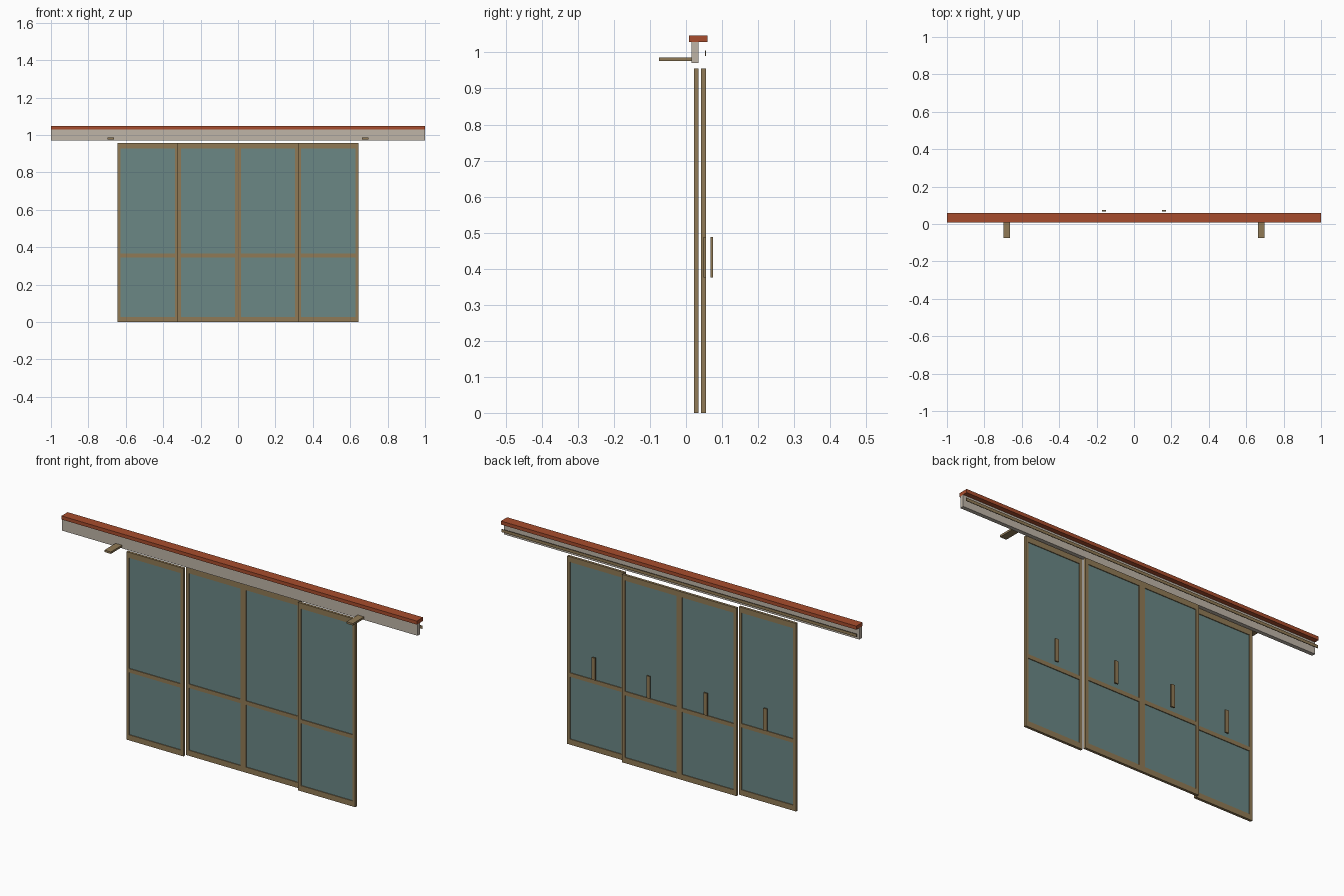
import bpy, bmesh

if "Cube" in bpy.data.objects:
    bpy.data.objects.remove(bpy.data.objects["Cube"])


def material(name, rgb):
    m = bpy.data.materials.new(name)
    m.diffuse_color = (*rgb, 1)
    m.use_nodes = True
    m.node_tree.nodes["Principled BSDF"].inputs["Base Color"].default_value = m.diffuse_color
    return m


WOOD = material("tan_wood", (0.28, 0.195, 0.092))
GLASS = material("teal_glass", (0.145, 0.245, 0.235))
RED = material("red_brown", (0.39, 0.073, 0.026))
GREY = material("warm_grey", (0.52, 0.46, 0.39))


def boxes(name, mat, *extents):
    """One object made of boxes given as (x0, x1, y0, y1, z0, z1)."""
    bm = bmesh.new()
    for x0, x1, y0, y1, z0, z1 in extents:
        verts = bmesh.ops.create_cube(bm, size=1)["verts"]
        for v in verts:
            v.co = (x1 if v.co.x > 0 else x0,
                    y1 if v.co.y > 0 else y0,
                    z1 if v.co.z > 0 else z0)
    mesh = bpy.data.meshes.new(name)
    bm.to_mesh(mesh)
    bm.free()
    mesh.materials.append(mat)
    obj = bpy.data.objects.new(name, mesh)
    bpy.context.collection.objects.link(obj)
    return obj


# Overhead track: capping strip, fascia beam and thin hanging rail
boxes("track_cap", RED, (-1, 1, 0.009, 0.059, 1.029, 1.047))
boxes("track_fascia", GREY, (-1, 1, 0.015, 0.035, 0.970, 1.034))
boxes("hanging_rail", WOOD, (-1, 1, 0.053, 0.056, 0.990, 1.005))

# Brackets projecting from the fascia
for side, cx in (("left", -0.681), ("right", 0.681)):
    boxes(side + "_bracket", WOOD,
          (cx - 0.018, cx + 0.018, -0.075, 0.015, 0.976, 0.986))

# Four sliding panels: outer pair in front, inner pair behind
W, H, STILE, RAIL = 0.322, 0.956, 0.016, 0.028
PANELS = (("outer_left", -2, 0.022), ("inner_left", -1, 0.042),
          ("inner_right", 0, 0.042), ("outer_right", 1, 0.022))
for name, column, y0 in PANELS:
    x0 = column * W
    x1, y1 = x0 + W, y0 + 0.013
    a, b = x0 + STILE, x1 - STILE
    boxes(name + "_frame", WOOD,
          (x0, a, y0, y1, 0, H), (b, x1, y0, y1, 0, H),
          (a, b, y0, y1, 0, RAIL), (a, b, y0, y1, H - RAIL, H),
          (a, b, y0, y1, 0.345, 0.365))
    # Recessed panes above and below the middle rail
    g0, g1 = y0 + 0.004, y1 - 0.004
    boxes(name + "_glass", GLASS,
          (a, b, g0, g1, RAIL, 0.345), (a, b, g0, g1, 0.365, H - RAIL))
    # Pull handle standing off the back
    cx = (x0 + x1) / 2
    boxes(name + "_handle", WOOD,
          (cx - 0.010, cx + 0.010, y1 + 0.013, y1 + 0.020, 0.375, 0.488))
